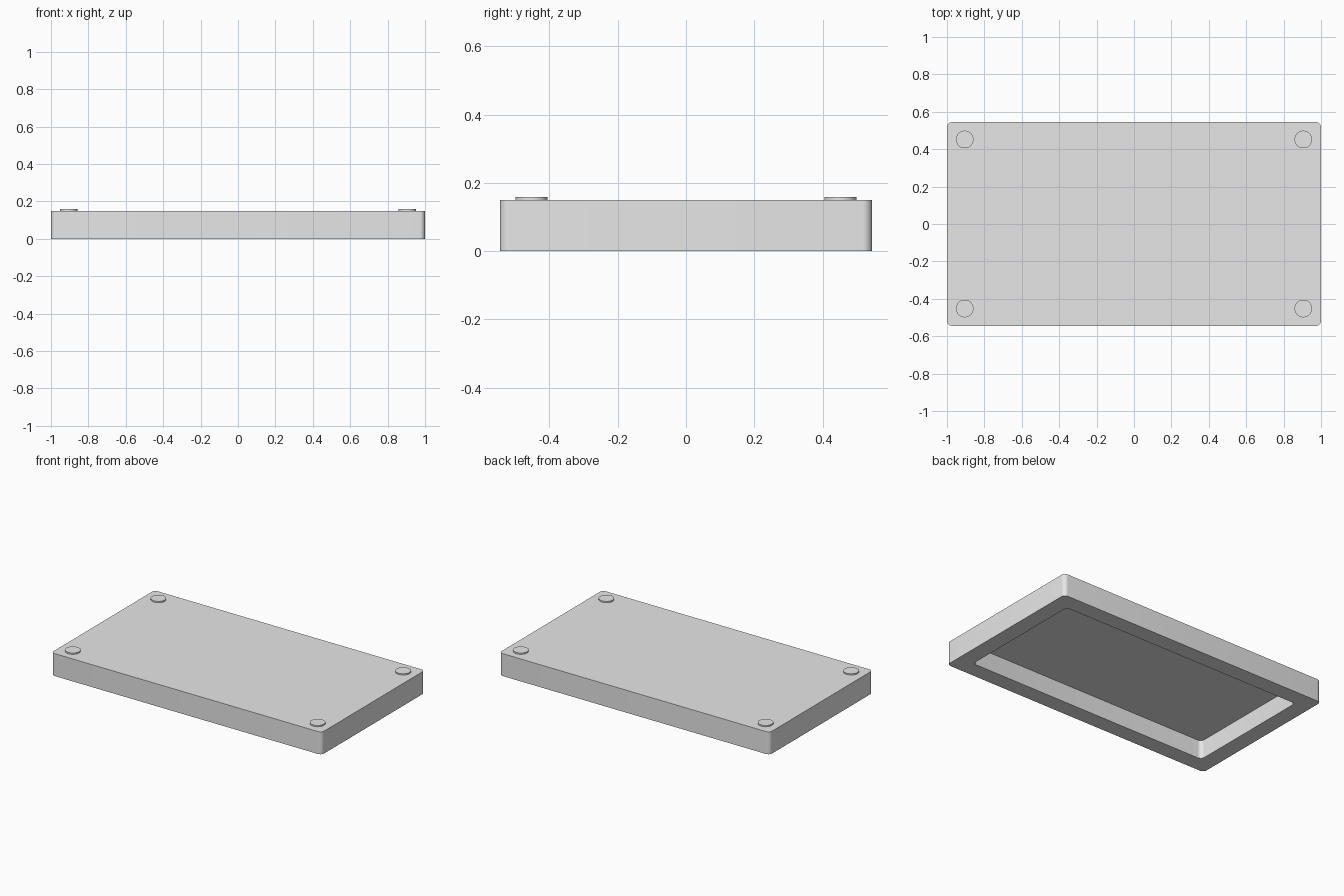
import bpy, bmesh, math

HALF_X, HALF_Y, HEIGHT = 1.0, 0.545, 0.15
WALL, DEPTH, FILLET = 0.11, 0.122, 0.028

if "Cube" in bpy.data.objects:
    bpy.data.objects.remove(bpy.data.objects["Cube"])

grey = bpy.data.materials.new("light_grey")
grey.use_nodes = True
grey.diffuse_color = (0.8, 0.8, 0.8, 1)
grey.node_tree.nodes["Principled BSDF"].inputs["Base Color"].default_value = (0.8, 0.8, 0.8, 1)


def finish(obj):
    obj.data.materials.append(grey)
    bpy.ops.object.select_all(action='DESELECT')
    obj.select_set(True)
    bpy.context.view_layer.objects.active = obj
    bpy.ops.object.shade_smooth_by_angle(angle=math.radians(30))


def rounded_loop(bm, hx, hy, z, r, steps=8):
    """Counter-clockwise ring of vertices around a rounded rectangle."""
    ring = []
    for i, (sx, sy) in enumerate([(1, 1), (-1, 1), (-1, -1), (1, -1)]):
        for s in range(steps + 1):
            a = (i + s / steps) * math.pi / 2
            ring.append(bm.verts.new((sx * (hx - r) + r * math.cos(a),
                                      sy * (hy - r) + r * math.sin(a), z)))
    return ring


# Hollow lid: outer wall, rim and recess lofted through four rings
bm = bmesh.new()
ix, iy = HALF_X - WALL, HALF_Y - WALL
rings = [rounded_loop(bm, HALF_X, HALF_Y, HEIGHT, FILLET),
         rounded_loop(bm, HALF_X, HALF_Y, 0, FILLET),
         rounded_loop(bm, ix, iy, 0, FILLET),
         rounded_loop(bm, ix, iy, DEPTH, FILLET)]
for a, b in zip(rings, rings[1:]):
    n = len(a)
    for i in range(n):
        j = (i + 1) % n
        bm.faces.new((a[i], b[i], b[j], a[j]))
bm.faces.new(rings[0])
bm.faces.new(reversed(rings[-1]))
bmesh.ops.recalc_face_normals(bm, faces=bm.faces)
mesh = bpy.data.meshes.new("hollow_lid")
bm.to_mesh(mesh)
bm.free()
lid = bpy.data.objects.new("hollow_lid", mesh)
bpy.context.collection.objects.link(lid)
finish(lid)

# Round pads near the four top corners
for side, sx in (("left", 1), ("right", -1)):
    for end, sy in (("front", -1), ("back", 1)):
        bpy.ops.mesh.primitive_cylinder_add(vertices=48, radius=0.047, depth=0.009,
                                            location=(sx * 0.905, sy * 0.452, HEIGHT + 0.0045))
        pad = bpy.context.object
        pad.name = f"{end}_{side}_pad"
        finish(pad)
